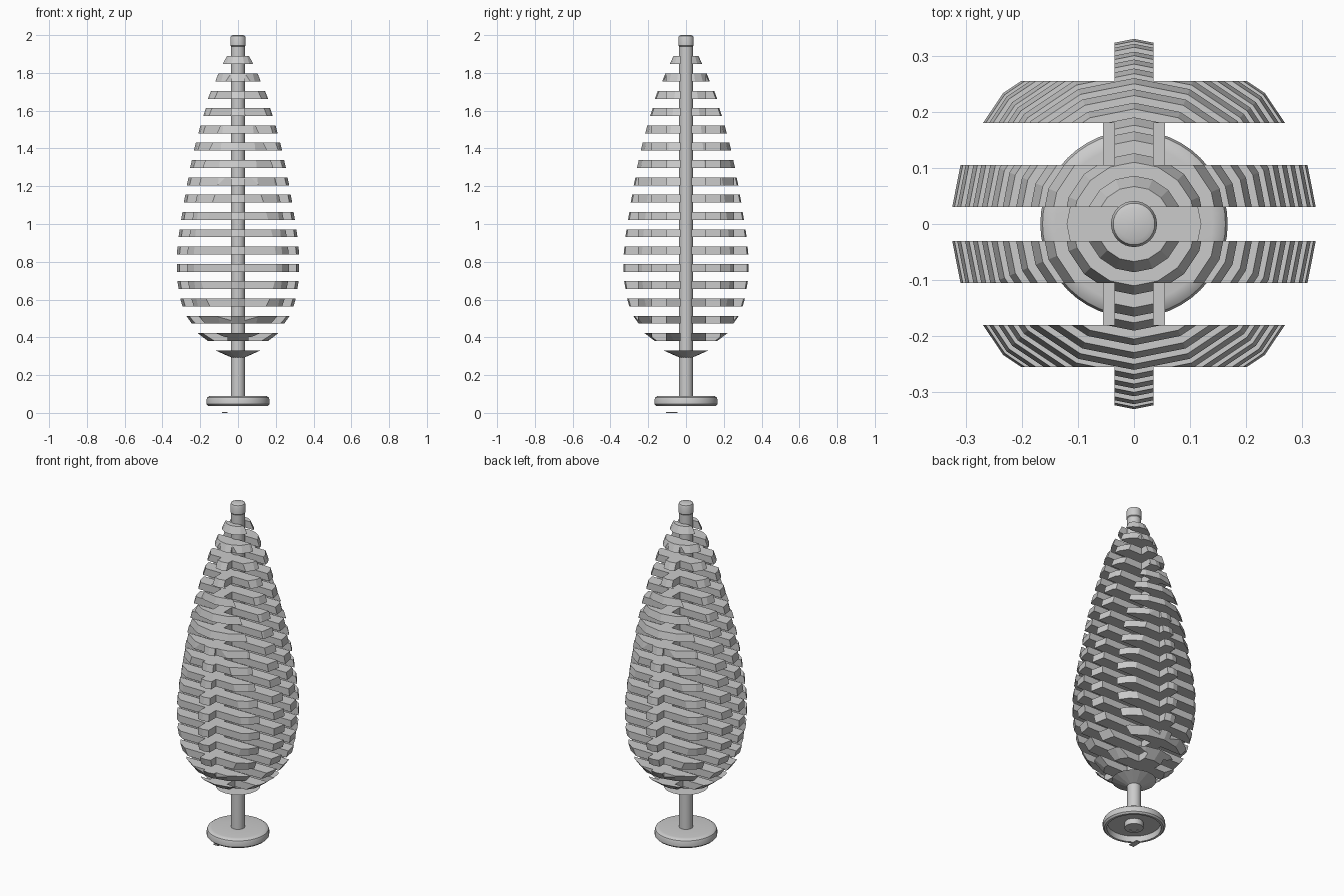
import bpy, bmesh
from math import cos, sin, pi, radians

if "Cube" in bpy.data.objects:
    bpy.data.objects.remove(bpy.data.objects["Cube"])


def add_object(name, bm):
    mesh = bpy.data.meshes.new(name)
    bm.to_mesh(mesh)
    bm.free()
    ob = bpy.data.objects.new(name, mesh)
    bpy.context.collection.objects.link(ob)
    return ob


def ring(bm, r, z, n):
    return [bm.verts.new((r * cos(2 * pi * k / n), r * sin(2 * pi * k / n), z)) for k in range(n)]


def lathe(name, profile, n=48):
    # closed profile ends are capped
    bm = bmesh.new()
    rings = [ring(bm, r, z, n) for r, z in profile]
    for a, b in zip(rings, rings[1:]):
        for k in range(n):
            bm.faces.new((a[k], a[(k + 1) % n], b[(k + 1) % n], b[k]))
    bm.faces.new(rings[0])
    bm.faces.new(rings[-1])
    bmesh.ops.recalc_face_normals(bm, faces=bm.faces)
    ob = add_object(name, bm)
    bpy.ops.object.select_all(action='DESELECT')
    ob.select_set(True)
    bpy.context.view_layer.objects.active = ob
    bpy.ops.object.shade_smooth_by_angle(angle=radians(35))
    return ob


def clipped_layer(r0, r1, z0, z1, x0, x1, y0, y1):
    # 16-sided tapered disc trimmed to a rectangle
    bm = bmesh.new()
    a, b = ring(bm, r0, z0, 16), ring(bm, r1, z1, 16)
    for k in range(16):
        j = (k + 1) % 16
        bm.faces.new((a[k], a[j], b[j], b[k]))
    bm.faces.new(a[::-1])
    bm.faces.new(b)
    for co, no in (((x0, 0, 0), (-1, 0, 0)), ((x1, 0, 0), (1, 0, 0)),
                   ((0, y0, 0), (0, -1, 0)), ((0, y1, 0), (0, 1, 0))):
        cut = bmesh.ops.bisect_plane(bm, geom=bm.verts[:] + bm.edges[:] + bm.faces[:],
                                     plane_co=co, plane_no=no, clear_outer=True)
        edges = [e for e in cut['geom_cut'] if isinstance(e, bmesh.types.BMEdge)]
        if len(edges) > 2:
            bmesh.ops.holes_fill(bm, edges=edges, sides=0)
    bmesh.ops.recalc_face_normals(bm, faces=bm.faces)
    return bm


# foliage: stacked layers of four slats tied by a narrow cross bar
radii = [(.025, .12), (.165, .22), (.25, .28), (.300, .312), (.32, .327), (.33, .33),
         (.33, .326), (.321, .315), (.307, .30), (.293, .285), (.277, .268), (.26, .25),
         (.24, .229), (.216, .205), (.19, .176), (.165, .149), (.126, .11), (.086, .067)]
for i, (r0, r1) in enumerate(radii):
    zc = .31 + .0916 * i
    bar = .055 if i == 1 else .035
    if i == 0:
        pieces = [(-1, 1, -1, 1)]
    else:
        pieces = []
        for s in (-1, 1):
            for lo, hi, w in ((.03, .105, 1), (.105, .18, bar), (.18, .255, 1), (.255, .4, bar)):
                if max(r0, r1) > lo + .003:
                    pieces.append((-w, w, *sorted((s * lo, s * hi))))
    total = bmesh.new()
    for p in pieces:
        part = clipped_layer(r0, r1, zc - .021, zc + .021, *p)
        tmp = bpy.data.meshes.new("tmp")
        part.to_mesh(tmp)
        part.free()
        total.from_mesh(tmp)
        bpy.data.meshes.remove(tmp)
    add_object(f"foliage_layer_{i + 1}", total)

# trunk pole and cap
lathe("trunk_pole", [(.037, .04), (.037, 1.96)], 32)
lathe("top_cap", [(.036, 1.94), (.041, 1.945), (.041, 1.985), (.037, 1.996), (.028, 2.0)], 32)

# round base, hollow underneath, with a collar around the pole
lathe("base", [(.05, .07), (.142, .07), (.145, .037), (.158, .037), (.167, .046), (.167, .07),
               (.163, .081), (.153, .088), (.14, .09), (.03, .09)])
lathe("base_collar", [(.03, .06), (.03, .038), (.05, .038), (.05, .075)])

# small foot pad under the base
bm = bmesh.new()
bmesh.ops.create_cube(bm, size=1)
for v in bm.verts:
    v.co = (v.co.x * .03 - .07, v.co.y * .06 - .075, v.co.z * .006 + .003)
add_object("foot_pad", bm)
